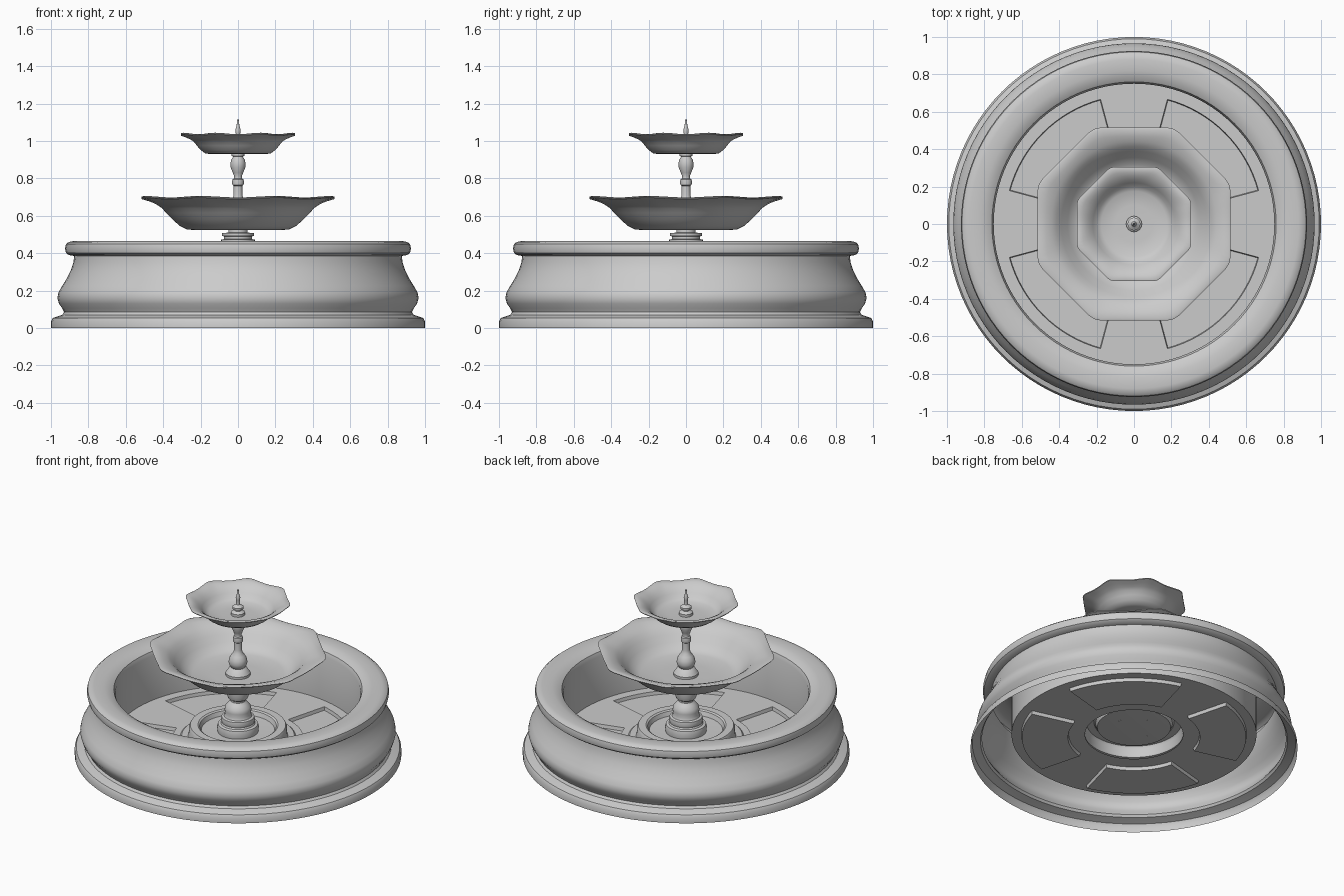
import bpy, bmesh, math
from math import pi, cos, sin

SEG = 96


def octagon(t):
    # radius factor of an octagon with flats on the axes and softened corners
    return min(1 / cos((t + pi / 8) % (pi / 4) - pi / 8), 1.065)


def finish(name, bm, angle=35, recalc=True):
    if recalc:
        bmesh.ops.recalc_face_normals(bm, faces=bm.faces[:])
    me = bpy.data.meshes.new(name)
    bm.to_mesh(me)
    bm.free()
    ob = bpy.data.objects.new(name, me)
    bpy.context.collection.objects.link(ob)
    bpy.ops.object.select_all(action='DESELECT')
    ob.select_set(True)
    bpy.context.view_layer.objects.active = ob
    bpy.ops.object.shade_smooth_by_angle(angle=math.radians(angle))
    return ob


def lathe(bm, profile, seg=SEG):
    # profile points: (radius, height, optional octagon weight)
    rings = []
    for p in profile:
        r, z = p[:2]
        w = p[2] if len(p) > 2 else 0
        if r == 0:
            rings.append([bm.verts.new((0, 0, z))] * seg)
            continue
        ring = []
        for i in range(seg):
            t = 2 * pi * i / seg
            rr = r * (1 + w * (octagon(t) - 1))
            ring.append(bm.verts.new((rr * cos(t), rr * sin(t), z - 0.004 * w * cos(8 * t))))
        rings.append(ring)
    for a, b in zip(rings, rings[1:]):
        for i in range(seg):
            j = (i + 1) % seg
            vs = list(dict.fromkeys((a[i], a[j], b[j], b[i])))
            bm.faces.new(vs)


def turned(name, profile, seg=SEG):
    bm = bmesh.new()
    lathe(bm, profile, seg)
    return finish(name, bm)


# Basin wall: open shell from the foot, over the rim, down to the floor
FLOOR = 0.115
turned("basin_wall", [
    (1.0, 0), (1.0, .035), (.99, .053), (.965, .062), (.94, .07), (.93, .085),
    (.94, .105), (.957, .13), (.966, .16), (.96, .19), (.94, .225), (.915, .265),
    (.893, .31), (.88, .35), (.876, .385), (.905, .39), (.92, .402), (.925, .425),
    (.92, .448), (.905, .46), (.88, .465), (.82, .463), (.785, .455), (.76, .44),
    (.75, .415), (.75, FLOOR)])

# Basin floor with four sunken wedge panels
bm = bmesh.new()
lathe(bm, [(.75, FLOOR), (.69, FLOOR), (.55, FLOOR), (.40, FLOOR), (.30, FLOOR)])
bm.normal_update()
for k in range(4):
    panel = []
    for f in bm.faces:
        c = f.calc_center_median()
        a = math.degrees(math.atan2(c.y, c.x)) % 360 - 90 * k
        if .40 < c.xy.length < .69 and 15 < a < 75:
            panel.append(f)
    bmesh.ops.inset_region(bm, faces=panel, thickness=.004, use_even_offset=True)
    for v in {v for f in panel for v in f.verts}:
        v.co.z -= .022
finish("basin_floor", bm, 30)

# Pedestal ring around the column foot
turned("pedestal_ring", [
    (.355, FLOOR), (.345, .125), (.305, .128), (.30, .14), (.30, .185), (.292, .2),
    (.245, .2), (.235, .193), (.225, .165), (.12, .16), (0, .16)])

# Lower column
turned("lower_column", [
    (.125, .16), (.128, .19), (.122, .21), (.105, .215), (.1, .225), (.104, .24),
    (.1, .26), (.085, .265), (.078, .28), (.082, .305), (.078, .33), (.06, .35),
    (.045, .365), (.045, .375), (.06, .385), (.068, .41), (.068, .44), (.06, .45),
    (.09, .462), (.09, .472), (.075, .475), (.075, .49), (.085, .493), (.085, .507),
    (.052, .51), (.052, .53)], 48)

# Bowls: thin shells that turn octagonal toward the rim
turned("lower_bowl", [
    (0, .524), (.24, .524), (.275, .528), (.31, .545), (.35, .58), (.385, .615),
    (.405, .64, .1), (.43, .658, .3), (.465, .677, .7), (.515, .693, 1), (.517, .698, 1),
    (.505, .702, 1), (.47, .693, .7), (.44, .68, .3), (.415, .662, .1), (.39, .635),
    (.355, .595), (.32, .56), (.28, .545), (.15, .54), (0, .54)])
turned("upper_bowl", [
    (0, .93), (.15, .93), (.175, .934), (.2, .951), (.22, .975), (.238, .998, .1),
    (.257, 1.011, .4), (.28, 1.022, .7), (.305, 1.032, 1), (.306, 1.037, 1),
    (.298, 1.04, 1), (.275, 1.034, .7), (.257, 1.024, .4), (.24, 1.01, .1),
    (.22, .99), (.2, .964), (.175, .95), (.1, .945), (0, .945)])

# Upper column between the bowls
turned("upper_column", [
    (.076, .538), (.076, .555), (.068, .565), (.055, .585), (.042, .592), (.052, .605),
    (.058, .625), (.054, .65), (.042, .672), (.028, .69), (.024, .71), (.023, .76),
    (.03, .765), (.032, .78), (.03, .795), (.022, .8), (.02, .81), (.028, .83),
    (.039, .858), (.04, .88), (.036, .9), (.025, .917), (.034, .92), (.034, .932)], 32)

# Spout finial on top
turned("finial", [
    (.042, .944), (.042, .962), (.034, .968), (.022, .975), (.022, .983), (.034, .987),
    (.034, 1.0), (.024, 1.006), (.012, 1.015), (.01, 1.03), (.013, 1.045), (.014, 1.06),
    (.01, 1.075), (.007, 1.085), (.006, 1.105), (.004, 1.114), (0, 1.115)], 24)
